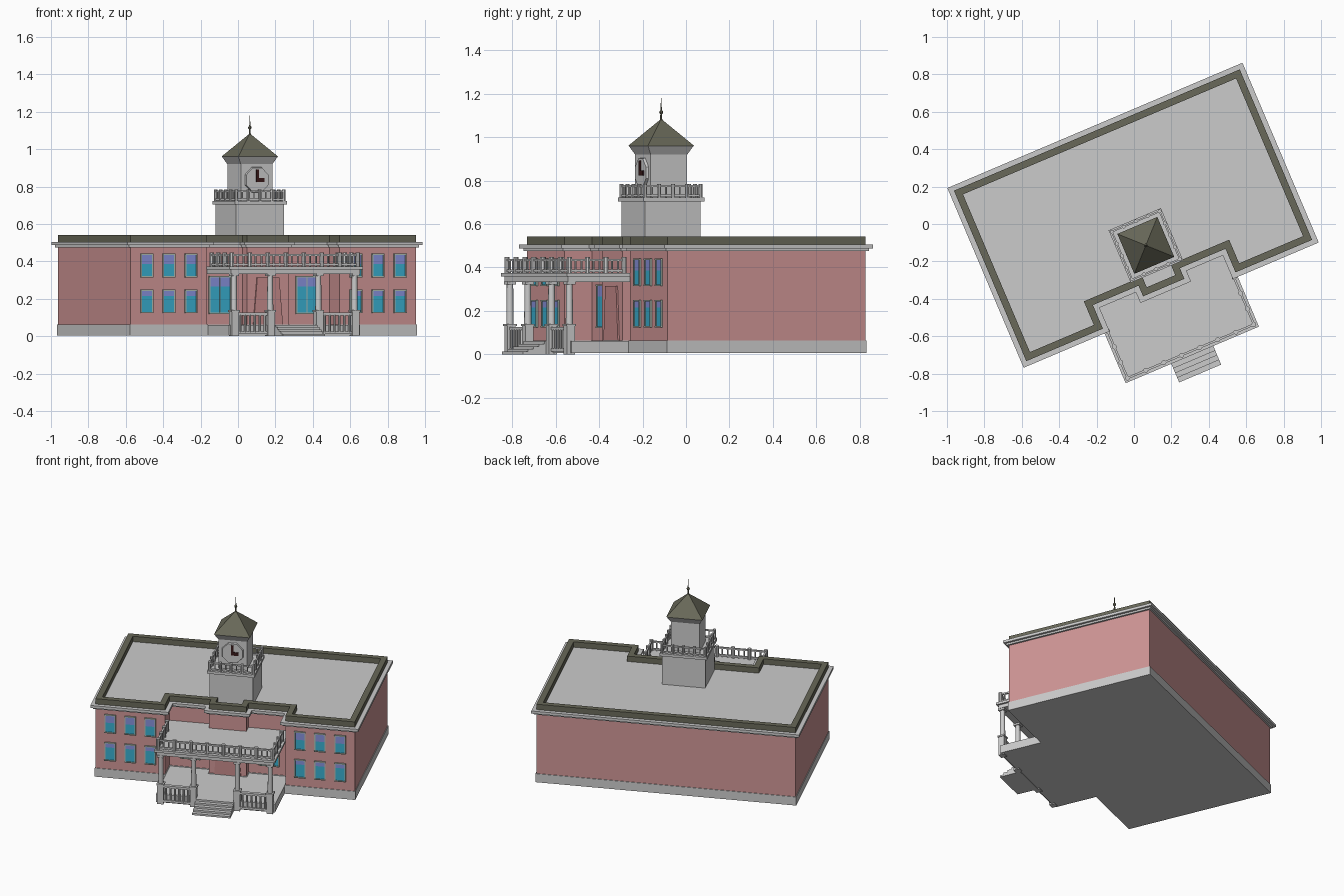
import bpy, bmesh, math
from mathutils import Matrix, Vector

if "Cube" in bpy.data.objects:
    bpy.data.objects.remove(bpy.data.objects["Cube"])

# the whole building is turned 23 degrees and built symmetrically about its own x = 0
PLACE = Matrix.Rotation(math.radians(23), 4, 'Z') @ Matrix.Translation((0.0135, 0, 0))


def material(name, rgb):
    m = bpy.data.materials.new(name)
    m.diffuse_color = (*rgb, 1)
    m.use_nodes = True
    m.node_tree.nodes["Principled BSDF"].inputs["Base Color"].default_value = m.diffuse_color
    return m


RED = material("brick", (0.62, 0.30, 0.30))
DOOR = material("door_red", (0.55, 0.25, 0.25))
OLIVE = material("dark_roof", (0.14, 0.14, 0.10))
BLUE = material("glass", (0.04, 0.42, 0.62))
VIOLET = material("upper_glass", (0.24, 0.28, 0.70))
FRAME = material("window_frame", (0.42, 0.50, 0.44))
BLACK = material("clock_hand", (0.04, 0.01, 0.01))


def finish(name, bm, mat=None, smooth=False):
    bmesh.ops.recalc_face_normals(bm, faces=bm.faces)
    me = bpy.data.meshes.new(name)
    bm.to_mesh(me)
    bm.free()
    ob = bpy.data.objects.new(name, me)
    bpy.context.collection.objects.link(ob)
    ob.matrix_world = PLACE
    if mat:
        me.materials.append(mat)
    if smooth:
        bpy.context.view_layer.objects.active = ob
        ob.select_set(True)
        bpy.ops.object.shade_smooth_by_angle(angle=math.radians(40))
        ob.select_set(False)
    return ob


def box(bm, x0, x1, y0, y1, z0, z1):
    m = Matrix.Translation(((x0 + x1) / 2, (y0 + y1) / 2, (z0 + z1) / 2))
    bmesh.ops.create_cube(bm, size=1, matrix=m @ Matrix.Diagonal((x1 - x0, y1 - y0, z1 - z0, 1)))


def rod(bm, x, y, z0, z1, r, r2=None, n=10):
    bmesh.ops.create_cone(bm, cap_ends=True, segments=n, radius1=r, radius2=r if r2 is None else r2,
                          depth=z1 - z0, matrix=Matrix.Translation((x, y, (z0 + z1) / 2)))


def offset(pts, d):
    out = []
    for i, p in enumerate(pts):
        a, b = (p - pts[i - 1]).normalized(), (pts[(i + 1) % len(pts)] - p).normalized()
        out.append(p + d * Vector((a.y + b.y, -a.x - b.x)))
    return out


def prism(name, pts, z0, z1, mat=None):
    bm = bmesh.new()
    f = bm.faces.new([bm.verts.new((p.x, p.y, z0)) for p in pts])
    r = bmesh.ops.extrude_face_region(bm, geom=[f])
    bmesh.ops.translate(bm, vec=(0, 0, z1 - z0), verts=[v for v in r["geom"] if isinstance(v, bmesh.types.BMVert)])
    return finish(name, bm, mat)


def ring(name, outer, inner, z0, z1, mat):
    bm = bmesh.new()
    loops = [[bm.verts.new((p.x, p.y, z)) for p in pts]
             for pts, z in ((outer, z0), (outer, z1), (inner, z1), (inner, z0))]
    n = len(outer)
    for k in range(4):
        a, b = loops[k], loops[(k + 1) % 4]
        for i in range(n):
            j = (i + 1) % n
            bm.faces.new((a[i], a[j], b[j], b[i]))
    return finish(name, bm, mat)


def balustrade(bm, a, b, n, z0, z1, r, thin=2):
    # round posts with thin balusters between, and top and bottom rails
    a, b = Vector(a), Vector(b)
    for i in range(n + 1):
        p = a.lerp(b, i / n)
        rod(bm, p.x, p.y, z0, z1, r, n=8)
        for k in range(1, thin + 1):
            if i < n:
                q = a.lerp(b, (i + k / (thin + 1)) / n)
                rod(bm, q.x, q.y, z0, z1 - 0.01, r * 0.4, n=6)
    t, h = r * 0.45, (z1 - z0) * 0.14
    x0, x1 = sorted((a.x, b.x))
    y0, y1 = sorted((a.y, b.y))
    for z in (z0 + h * 0.5, z1 - h * 1.7):
        box(bm, x0 - t, x1 + t, y0 - t, y1 + t, z, z + h)


# building plan: entrance bay, recessed centre, two wings
half = [(0.12, -0.375), (0.12, -0.313), (0.385, -0.313), (0.385, -0.45), (0.83, -0.45), (0.83, 0.54)]
plan = [Vector(p) for p in half] + [Vector((-x, y)) for x, y in reversed(half)]
prism("foundation", offset(plan, 0.004), 0.005, 0.064)
prism("brick_walls", plan, 0.064, 0.487, RED)
prism("eave_slab", offset(plan, 0.027), 0.487, 0.505)
prism("eave_moulding", offset(plan, 0.012), 0.475, 0.487)
ring("roof_parapet", plan, offset(plan, -0.037), 0.505, 0.542, OLIVE)


# windows: frame, glass and a violet upper pane
frames, glass, upper = bmesh.new(), bmesh.new(), bmesh.new()


def window(x, y, w, z0, z1, split, mullion=False):
    h, t = w / 2, 0.007
    for s in (-1, 1):
        c = x + s * (h - t / 2)
        box(frames, c - t / 2, c + t / 2, y - 0.008, y + 0.005, z0, z1)
    for z in (z0, z1 - t):
        box(frames, x - h, x + h, y - 0.01, y + 0.005, z, z + t)
    if mullion:
        box(frames, x - t / 3, x + t / 3, y - 0.006, y + 0.005, z0, z1)
    box(glass, x - h + t, x + h - t, y - 0.004, y + 0.005, z0 + t, split)
    box(upper, x - h + t, x + h - t, y - 0.004, y + 0.005, split, z1 - t)


for s in (-1, 1):
    for off in (0.479, 0.6075, 0.736):
        window(s * off, -0.45, 0.072, 0.315, 0.442, 0.385)
        window(s * off, -0.45, 0.072, 0.123, 0.25, 0.215)
    window(s * 0.2525, -0.313, 0.13, 0.12, 0.322, 0.265, True)
finish("window_frames", frames, FRAME)
finish("window_glass", glass, BLUE)
finish("window_upper_glass", upper, VIOLET)

# entrance door, slightly tapered
bm = bmesh.new()
box(bm, -0.085, 0.085, -0.383, -0.37, 0.064, 0.315)
for v in bm.verts:
    if v.co.z > 0.2:
        v.co.x *= 0.75
finish("entrance_door", bm, DOOR)

# porch floor and steps
bm = bmesh.new()
box(bm, -0.381, 0.381, -0.74, -0.31, 0.005, 0.06)
finish("porch_floor", bm)
bm = bmesh.new()
for i in range(5):
    box(bm, -0.122, 0.122, -0.874 + i * 0.027, -0.73, 0.0 + i * 0.012, 0.012 + i * 0.012)
finish("porch_steps", bm)

# porch columns on square pedestals, with railings between each pair
cols, peds, rails = bmesh.new(), bmesh.new(), bmesh.new()
CY = -0.738
for s in (-1, 1):
    for x in (s * 0.35, s * 0.14):
        box(peds, x - 0.02, x + 0.02, CY - 0.02, CY + 0.02, 0.0, 0.13)
        box(peds, x - 0.024, x + 0.024, CY - 0.024, CY + 0.024, 0.13, 0.14)
        rod(cols, x, CY, 0.14, 0.325, 0.017, 0.015, 12)
        box(peds, x - 0.021, x + 0.021, CY - 0.021, CY + 0.021, 0.322, 0.336)
    box(rails, *sorted((s * 0.16, s * 0.33)), CY - 0.012, CY + 0.012, 0.112, 0.126)
    box(rails, *sorted((s * 0.16, s * 0.33)), CY - 0.012, CY + 0.004, 0.012, 0.026)
    for i in range(6):
        rod(rails, s * (0.174 + i * 0.0285), CY - 0.006, 0.02, 0.115, 0.007, n=8)
finish("porch_columns", cols, smooth=True)
finish("porch_pedestals", peds)
finish("porch_railings", rails)

# porch roof with balustrade
bm = bmesh.new()
box(bm, -0.374, 0.374, -0.755, -0.31, 0.334, 0.358)
box(bm, -0.387, 0.387, -0.766, -0.31, 0.358, 0.374)
finish("porch_roof", bm)
bm = bmesh.new()
balustrade(bm, (-0.367, -0.745), (0.367, -0.745), 7, 0.374, 0.447, 0.013)
for s in (-1, 1):
    balustrade(bm, (s * 0.367, -0.745), (s * 0.367, -0.472), 3, 0.374, 0.447, 0.013)
finish("porch_balustrade", bm)

# clock tower
TY = -0.13
bm = bmesh.new()
box(bm, -0.139, 0.139, TY - 0.139, TY + 0.139, 0.5, 0.704)
finish("tower_base", bm)
bm = bmesh.new()
box(bm, -0.152, 0.152, TY - 0.152, TY + 0.152, 0.704, 0.722)
finish("tower_balcony", bm)
bm = bmesh.new()
c = 0.139
corners = [(-c, TY - c), (c, TY - c), (c, TY + c), (-c, TY + c)]
for i in range(4):
    balustrade(bm, corners[i], corners[(i + 1) % 4], 4, 0.722, 0.785, 0.010, 1)
finish("tower_balustrade", bm)
bm = bmesh.new()
box(bm, -0.0915, 0.0915, TY - 0.0915, TY + 0.0915, 0.722, 0.93)
finish("tower_belfry", bm)


def frustum(name, h0, h1, z0, z1, mat=None):
    bm = bmesh.new()
    q = math.sqrt(2)
    m = Matrix.Translation((0, TY, (z0 + z1) / 2)) @ Matrix.Rotation(math.pi / 4, 4, 'Z')
    bmesh.ops.create_cone(bm, cap_ends=True, segments=4, radius1=h0 * q, radius2=h1 * q, depth=z1 - z0, matrix=m)
    bmesh.ops.remove_doubles(bm, verts=bm.verts, dist=1e-5)
    finish(name, bm, mat)


frustum("tower_cornice", 0.0915, 0.114, 0.92, 0.96)
frustum("tower_roof", 0.116, 0.002, 0.96, 1.082, OLIVE)

# finial
bm = bmesh.new()
rod(bm, 0, TY, 1.07, 1.18, 0.006, 0.001, 8)
bmesh.ops.create_uvsphere(bm, u_segments=8, v_segments=6, radius=0.010,
                          matrix=Matrix.Translation((0, TY, 1.115)))
finish("finial", bm, OLIVE)

# clock face and hands
FY = TY - 0.0915
bm = bmesh.new()
m = Matrix.Translation((0, FY - 0.004, 0.836)) @ Matrix.Rotation(math.pi / 2, 4, 'X') @ Matrix.Rotation(math.pi / 8, 4, 'Z')
bmesh.ops.create_cone(bm, cap_ends=True, segments=8, radius1=0.074, radius2=0.070, depth=0.016, matrix=m)
finish("clock_face", bm)
bm = bmesh.new()
box(bm, -0.008, 0.008, FY - 0.018, FY - 0.010, 0.826, 0.892)
box(bm, -0.008, 0.040, FY - 0.018, FY - 0.010, 0.824, 0.846)
finish("clock_hands", bm, BLACK)
